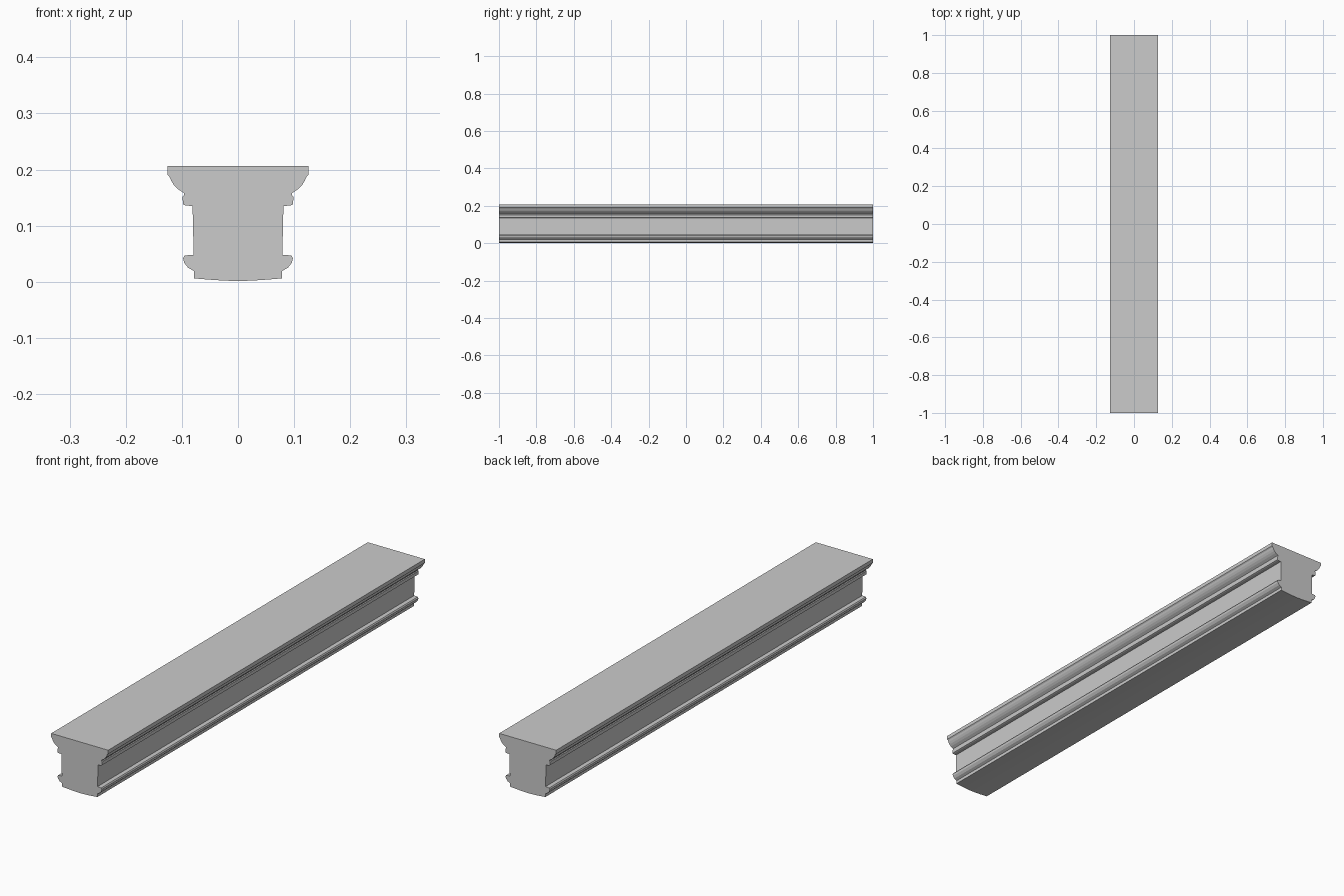
import bpy, bmesh

if "Cube" in bpy.data.objects:
    bpy.data.objects.remove(bpy.data.objects["Cube"])

# Right half of the moulding cross-section (x, z), from top to bottom
half = [
    (0.126, 0.206), (0.126, 0.191), (0.122, 0.187),                  # top fillet
    (0.119, 0.180), (0.114, 0.172), (0.107, 0.165), (0.096, 0.158),  # ovolo
    (0.096, 0.154), (0.099, 0.152), (0.098, 0.138), (0.093, 0.136),  # small bead
    (0.081, 0.135), (0.079, 0.048),                                  # flat web
    (0.095, 0.047), (0.098, 0.042), (0.096, 0.034),                  # lower band
    (0.089, 0.025), (0.078, 0.019), (0.078, 0.006),                  # lower bevel
    (0.040, 0.003),                                                  # bowed underside
]
# Mirror the half profile into a closed outline
profile = half + [(0.0, 0.001)] + [(-x, z) for x, z in reversed(half)]

# Extrude the outline along y to make the beam
bm = bmesh.new()
face = bm.faces.new([bm.verts.new((x, -1.0, z)) for x, z in profile])
swept = bmesh.ops.extrude_face_region(bm, geom=[face], use_keep_orig=True)
moved = [g for g in swept["geom"] if isinstance(g, bmesh.types.BMVert)]
bmesh.ops.translate(bm, verts=moved, vec=(0, 2.0, 0))
bmesh.ops.recalc_face_normals(bm, faces=bm.faces)

mesh = bpy.data.meshes.new("moulded_beam")
bm.to_mesh(mesh)
bm.free()
beam = bpy.data.objects.new("moulded_beam", mesh)
bpy.context.collection.objects.link(beam)
